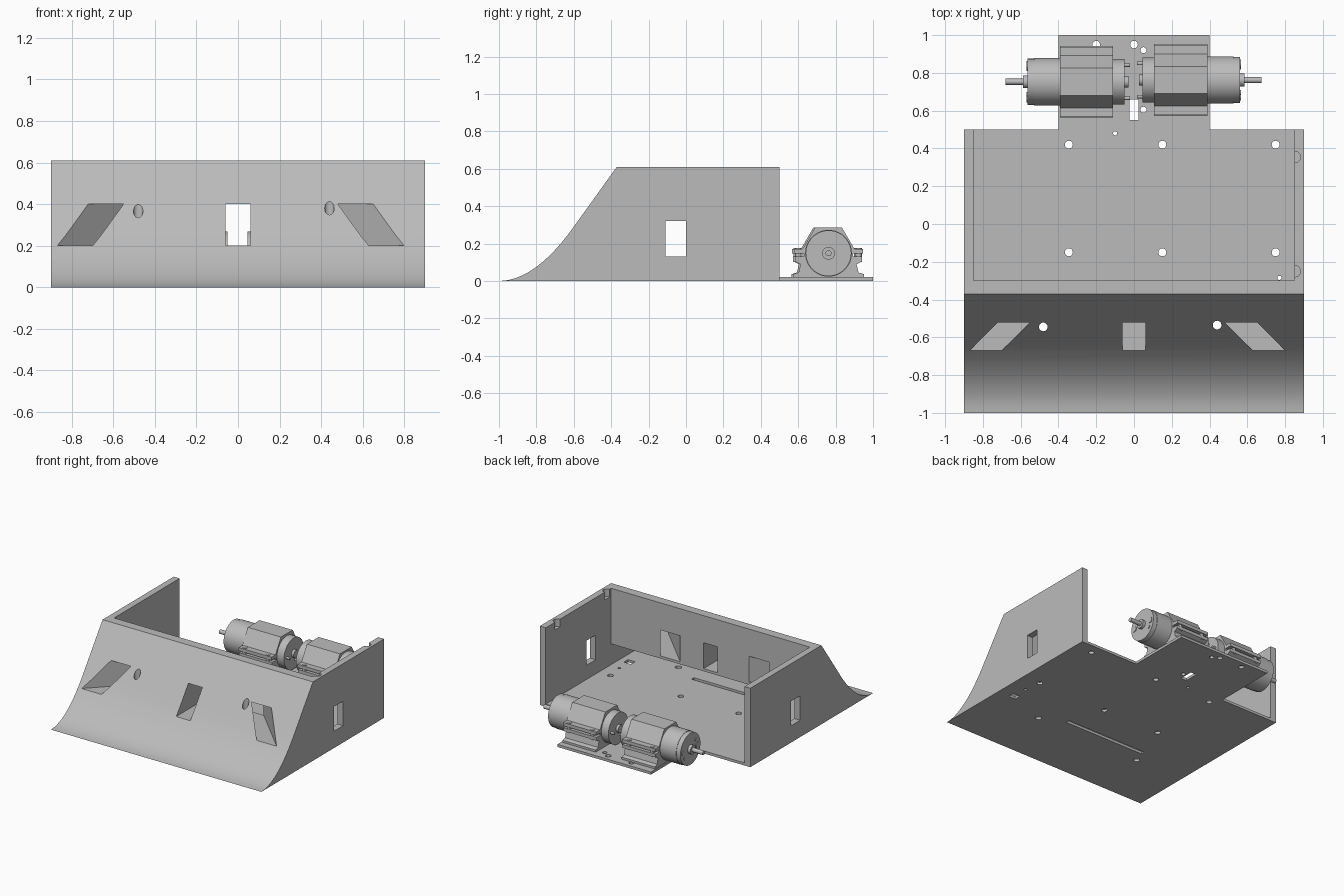
import bpy, bmesh, math

cube = bpy.data.objects.get("Cube")
if cube:
    bpy.data.objects.remove(cube, do_unlink=True)

grey = bpy.data.materials.new("plain_grey")
grey.use_nodes = True
grey.diffuse_color = (0.5, 0.5, 0.5, 1)
grey.node_tree.nodes["Principled BSDF"].inputs["Base Color"].default_value = (0.5, 0.5, 0.5, 1)


def add_prism(bm, pts, axis, lo, hi):
    """Extrude a 2D outline along x (points are y, z) or z (points are x, y)."""
    def place(p, d):
        return (d, p[0], p[1]) if axis == "x" else (p[0], p[1], d)
    a = [bm.verts.new(place(p, lo)) for p in pts]
    b = [bm.verts.new(place(p, hi)) for p in pts]
    bm.faces.new(a)
    bm.faces.new(b[::-1])
    for i in range(len(pts)):
        j = (i + 1) % len(pts)
        bm.faces.new((a[j], a[i], b[i], b[j]))


def circle(cx, cy, r, n=24):
    return [(cx + r * math.cos(math.tau * i / n), cy + r * math.sin(math.tau * i / n))
            for i in range(n)]


def rect(x0, x1, y0, y1):
    return [(x0, y0), (x1, y0), (x1, y1), (x0, y1)]


def make(name, prisms):
    bm = bmesh.new()
    for p in prisms:
        add_prism(bm, *p)
    bmesh.ops.recalc_face_normals(bm, faces=bm.faces)
    mesh = bpy.data.meshes.new(name)
    bm.to_mesh(mesh)
    bm.free()
    mesh.materials.append(grey)
    ob = bpy.data.objects.new(name, mesh)
    bpy.context.collection.objects.link(ob)
    return ob


def activate(ob):
    bpy.ops.object.select_all(action="DESELECT")
    ob.select_set(True)
    bpy.context.view_layer.objects.active = ob


def smooth(ob):
    activate(ob)
    bpy.ops.object.shade_smooth_by_angle(angle=math.radians(25))


def cut(ob, prisms):
    cutter = make("cutter", prisms)
    cutter.hide_render = True
    mod = ob.modifiers.new("cut", "BOOLEAN")
    mod.operation = "DIFFERENCE"
    mod.solver = "EXACT"
    mod.object = cutter
    activate(ob)
    bpy.ops.object.modifier_apply(modifier=mod.name)
    bpy.data.objects.remove(cutter, do_unlink=True)


# Hull: curved scoop profile, hollowed out and open at the back
curve = []
for i in range(13):
    t = i / 12
    curve.append((-(1 - t) ** 2 - 2 * t * (1 - t) * 0.807 - t * t * 0.6, 0.29 * t * t))
hull = make("hull", [(curve + [(-0.37, 0.61), (0.5, 0.61), (0.5, 0)], "x", -0.9, 0.9)])
cavity = [(-0.3, 0.7), (-0.3, 0.18), (-0.58, 0.18), (-0.7, 0.06), (-0.72, 0.02),
          (0.6, 0.02), (0.6, 0.7)]
cut(hull, [(cavity, "x", -0.85, 0.85)])

# Hull openings: angled and straight front windows, side windows
cuts = [(rect(-0.06, 0.06, -0.8, -0.25), "z", 0.2, 0.4)]
for s, edge in ((-1, 0.33), (1, 0.26)):
    outline = [(s * (edge + w + d), -0.3 - d)
               for w, d in ((0, -0.05), (0.17, -0.05), (0.17, 0.5), (0, 0.5))]
    cuts.append((outline, "z", 0.2, 0.4))
    cuts.append((rect(-0.11, 0, 0.13, 0.32), "x", *sorted((s * 0.8, s * 1.0))))
# Vertical holes in scoop and floor
for x, y in ((-0.48, -0.545), (0.44, -0.535)):
    cuts.append((circle(x, y, 0.023), "z", -0.1, 0.7))
for x in (-0.345, 0.15, 0.75):
    for y in (-0.15, 0.42):
        cuts.append((circle(x, y, 0.021), "z", -0.1, 0.1))
for x, y in ((0.77, -0.285), (-0.1, 0.48)):
    cuts.append((circle(x, y, 0.011), "z", -0.1, 0.1))
cuts.append((rect(-0.45, 0.25, -0.455, -0.425), "z", -0.1, 0.1))
cuts.append((rect(0.74, 0.8, -0.435, -0.385), "z", -0.1, 0.1))
# Half-round notches at the top of the side wall
for y in (-0.25, 0.355):
    cuts.append((circle(0.852, y, 0.03), "z", 0.55, 0.7))
cut(hull, cuts)
smooth(hull)

# Rear plate carrying the motors
plate = make("motor_plate", [(rect(-0.4, 0.4, 0.5, 1), "z", 0, 0.02)])
holes = [(circle(x, y, r), "z", -0.1, 0.1) for x, y, r in
         ((-0.2, 0.95, 0.02), (0, 0.95, 0.02), (0.05, 0.92, 0.016), (0.05, 0.605, 0.016))]
cut(plate, holes + [(rect(-0.025, 0.025, 0.55, 0.66), "z", -0.1, 0.1)])


def motor(side, s, dx, cy):
    """One motor lying along x with its shaft pointing outward."""
    cz = 0.148

    def along(pts, a, b):
        return (pts, "x", *sorted((s * a + dx, s * b + dx)))

    def disc(r, a, b, oy=0, oz=0, n=32):
        return along(circle(cy + oy, cz + oz, r, n), a, b)

    def mirrored(half):
        return [(cy + y, z) for y, z in half] + [(cy - y, z) for y, z in half[::-1]]

    smooth(make(side + "_gearbox", [disc(0.125, 0.39, 0.53, n=48), disc(0.122, 0.53, 0.565, n=48)]))
    smooth(make(side + "_shaft", [disc(0.034, 0.565, 0.588), disc(0.016, 0.588, 0.68)]))
    smooth(make(side + "_motor_can", [disc(0.12, 0.05, 0.115, n=48), disc(0.03, 0.03, 0.05)]))
    # Screws on the gearbox face and contact pins on the rear
    smooth(make(side + "_face_screws",
                [disc(r, 0.565, 0.57, y, z, 16) for y, z, r in
                 ((-0.087, 0, 0.022), (0.087, 0, 0.022), (-0.066, 0.05, 0.013),
                  (0.07, -0.048, 0.013))]))
    smooth(make(side + "_contact_pins",
                [disc(0.009, 0.02, 0.05, y, 0, 12) for y in (-0.088, 0.088)]))
    # Clamp: faceted upper shell with flanges and lower cradle with feet
    upper = [(0.185, 0.147), (0.185, 0.172), (0.138, 0.172), (0.072, 0.285)]
    lower = [(0.19, 0.02), (0.19, 0.036), (0.16, 0.045), (0.15, 0.09), (0.18, 0.105),
             (0.18, 0.13), (0.13, 0.13), (0.13, 0.147)]
    make(side + "_clamp_top", [along(mirrored(upper), 0.11, 0.393)])
    make(side + "_clamp_cradle", [along(mirrored(lower), 0.11, 0.393)])
    bolts = [(circle(s * x + dx, cy + y, 0.017, 16), "z", 0.1, 0.176)
             for x in (0.155, 0.355) for y in (-0.161, 0.161)]
    smooth(make(side + "_clamp_bolts", bolts))


motor("right", -1, 0, 0.753)
motor("left", 1, -0.004, 0.762)
